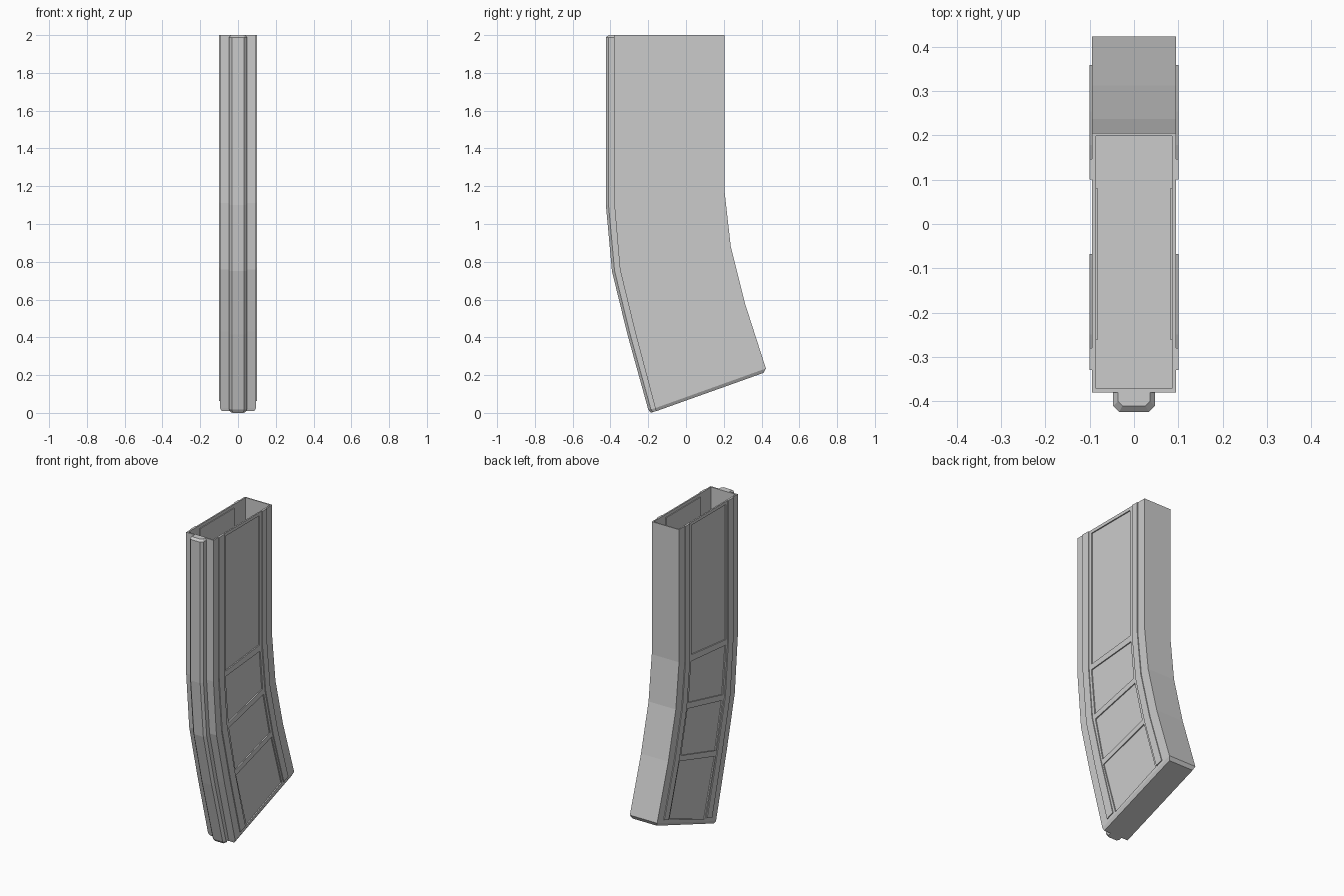
import bpy, bmesh
from mathutils import Vector

if "Cube" in bpy.data.objects:
    bpy.data.objects.remove(bpy.data.objects["Cube"])

# side-profile stations (y, z), top to bottom
FRONT = [(-0.38, 2.0), (-0.38, 1.11), (-0.35, 0.76), (-0.27, 0.43), (-0.163, 0.025)]
BACK = [(0.205, 2.0), (0.205, 1.165), (0.237, 0.88), (0.312, 0.58), (0.423, 0.235)]
SPINE = [(-0.424, 1.988), (-0.424, 1.10), (-0.392, 0.75), (-0.31, 0.415), (-0.2, 0.018)]


def mix(a, b, t):
    return tuple(p + (q - p) * t for p, q in zip(a, b))


def loft(name, rings):
    """Skin a list of matching closed rings and cap both ends."""
    bm = bmesh.new()
    vs = [[bm.verts.new(p) for p in r] for r in rings]
    n = len(vs[0])
    for a, b in zip(vs, vs[1:]):
        for i in range(n):
            j = (i + 1) % n
            bm.faces.new((a[i], a[j], b[j], b[i]))
    bm.faces.new(vs[0])
    bm.faces.new(vs[-1])
    bmesh.ops.recalc_face_normals(bm, faces=bm.faces)
    me = bpy.data.meshes.new(name)
    bm.to_mesh(me)
    bm.free()
    ob = bpy.data.objects.new(name, me)
    bpy.context.collection.objects.link(ob)
    return ob


def slab(name, outline, x0, x1):
    """Extrude a (y, z) outline from x0 to x1."""
    return loft(name, [[(x, y, z) for y, z in outline] for x in (x0, x1)])


def section(f, b, w):
    return [(-w, *f), (w, *f), (w, *b), (-w, *b)]


def cut(ob, cutter):
    cutter.hide_render = True
    m = ob.modifiers.new("cut", "BOOLEAN")
    m.operation = "DIFFERENCE"
    m.solver = "EXACT"
    m.object = cutter
    bpy.context.view_layer.objects.active = ob
    bpy.ops.object.modifier_apply(modifier=m.name)
    bpy.data.objects.remove(cutter)


# curved box body with chamfered bottom
rings = [section(f, b, 0.095) for f, b in zip(FRONT, BACK)]
rings.append(section((-0.158, 0.009), (0.411, 0.212), 0.085))
body = loft("curved_body", rings)

# open cavity at the top
cut(body, slab("cavity_cutter", [(-0.371, 1.2), (0.198, 1.2), (0.198, 2.1), (-0.371, 2.1)], -0.086, 0.086))

# recessed side panels
PANELS = [
    [(-0.26, 1.98), (0.08, 1.98), (0.08, 1.165), (-0.26, 1.13)],
    [(-0.26, 1.095), (0.085, 1.125), (0.11, 0.875), (-0.23, 0.795)],
    [(-0.225, 0.76), (0.12, 0.84), (0.185, 0.57), (-0.16, 0.47)],
    [(-0.155, 0.435), (0.2, 0.54), (0.3, 0.215), (-0.05, 0.08)],
]
for s in (-1, 1):
    for p in PANELS:
        cut(body, slab("panel_cutter", p, s * 0.088, s * 0.12))

    # back of the upper panel, standing into the cavity
    slab("inner_panel", [(-0.26, 1.98), (0.08, 1.98), (0.08, 1.2), (-0.26, 1.2)], s * 0.081, s * 0.087)

    # long raised ribs either side of the panels
    F = FRONT[:-1] + [mix(FRONT[-2], FRONT[-1], 0.95)]
    B = BACK[:-1] + [mix(BACK[-2], BACK[-1], 0.95)]
    for name, u0, u1 in (("front_rib", 0.086, 0.172), ("rear_rib", 0.822, 0.9)):
        rib = []
        for f, b in zip(F, B):
            p, q = mix(f, b, u0), mix(f, b, u1)
            rib.append([(s * 0.093, *p), (s * 0.1, *p), (s * 0.1, *q), (s * 0.093, *q)])
        loft(name, rib)


# chamfered spine down the front
def spine_ring(outer, base, w=0.047, c=0.014):
    o, d = Vector(outer), (Vector(base) - Vector(outer)).normalized()
    k = tuple(o + d * c)
    return [(-w, *base), (-w, *k), (-w + c, *outer), (w - c, *outer), (w, *k), (w, *base)]


spine = [spine_ring((-0.41, 2.0), (-0.375, 2.0), 0.036, 0.01)]
for o, f in zip(SPINE, FRONT):
    z = min(f[1], 1.988)
    spine.append(spine_ring(o, (f[0] + 0.006, z)))
spine.append(spine_ring((-0.186, 0.0), (-0.153, 0.012), 0.04, 0.012))
loft("front_spine", spine)
